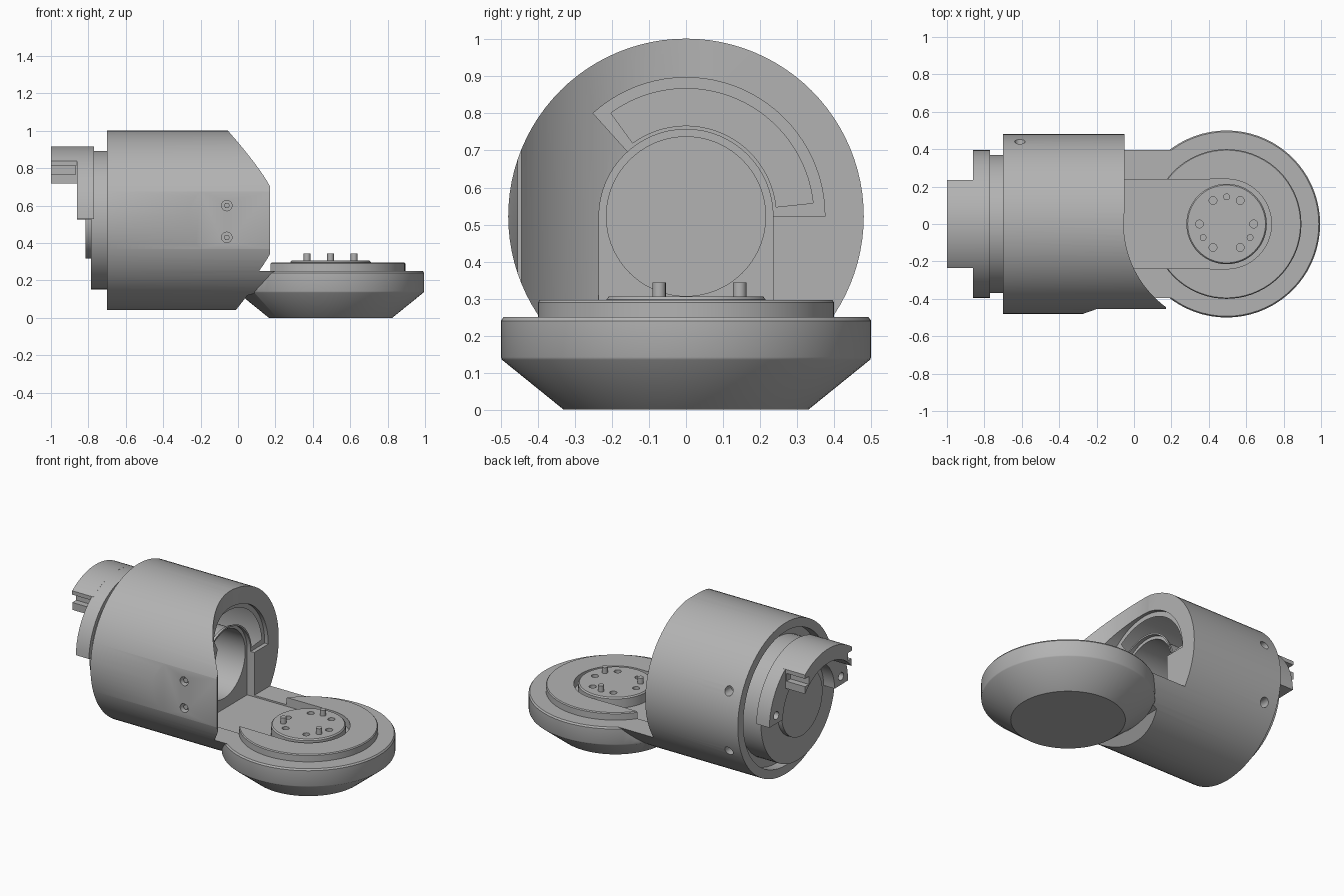
import bpy
import bmesh
from math import cos, sin, pi, radians

old = bpy.data.objects.get("Cube")
if old:
    bpy.data.objects.remove(old, do_unlink=True)

grey = bpy.data.materials.new("machined grey")
grey.use_nodes = True
colour = (0.45, 0.45, 0.45, 1)
grey.diffuse_color = colour
grey.node_tree.nodes["Principled BSDF"].inputs["Base Color"].default_value = colour

AXIS_Z = 0.522   # height of the housing axis
DISC_X = 0.495   # centre of the turntable


def prism(name, pts, d0, d1, axis):
    """Extrude a flat outline along an axis from d0 to d1."""
    place = {"x": lambda a, b, d: (d, a, b),
             "y": lambda a, b, d: (a, d, b),
             "z": lambda a, b, d: (a, b, d)}[axis]
    bm = bmesh.new()
    low = [bm.verts.new(place(a, b, d0)) for a, b in pts]
    high = [bm.verts.new(place(a, b, d1)) for a, b in pts]
    bm.faces.new(low)
    bm.faces.new(high)
    n = len(pts)
    for i in range(n):
        j = (i + 1) % n
        bm.faces.new((low[i], low[j], high[j], high[i]))
    return finish(name, bm)


def finish(name, bm):
    bmesh.ops.recalc_face_normals(bm, faces=bm.faces[:])
    mesh = bpy.data.meshes.new(name)
    bm.to_mesh(mesh)
    bm.free()
    mesh.materials.append(grey)
    ob = bpy.data.objects.new(name, mesh)
    bpy.context.collection.objects.link(ob)
    return ob


def arc(a, b, r, start, end, n=32):
    return [(a + r * cos(radians(start + (end - start) * i / n)),
             b + r * sin(radians(start + (end - start) * i / n))) for i in range(n + 1)]


def disc(name, a, b, r, d0, d1, axis, n=72):
    return prism(name, arc(a, b, r, 0, 360, n)[:-1], d0, d1, axis)


def box(name, x, y, z):
    return prism(name, [(x[0], y[0]), (x[1], y[0]), (x[1], y[1]), (x[0], y[1])], z[0], z[1], "z")


def lathe(name, profile, n=72):
    """Spin a radius/height outline about the turntable axis."""
    bm = bmesh.new()
    rings = [[bm.verts.new((DISC_X + r * cos(2 * pi * i / n), r * sin(2 * pi * i / n), z))
              for i in range(n)] for r, z in profile]
    for a, b in zip(rings, rings[1:]):
        for i in range(n):
            j = (i + 1) % n
            bm.faces.new((a[i], a[j], b[j], b[i]))
    bm.faces.new(rings[0])
    bm.faces.new(rings[-1])
    return finish(name, bm)


def combine(ob, other, operation="DIFFERENCE"):
    mod = ob.modifiers.new("shape", "BOOLEAN")
    mod.operation = operation
    mod.solver = "EXACT"
    mod.object = other
    bpy.context.view_layer.objects.active = ob
    bpy.ops.object.modifier_apply(modifier=mod.name)
    bpy.data.objects.remove(other, do_unlink=True)


def sector(r0, r1, start, end):
    return arc(0, AXIS_Z, r1, start, end) + arc(0, AXIS_Z, r0, end, start)


# Housing barrel, running on as a bridge under the turntable
housing = disc("housing", 0, AXIS_Z, 0.48, -0.7, 0.3, "x", 96)
TALL = (0.25, 1.3)
combine(housing, disc("cut", DISC_X, 0, 0.55, *TALL, "z", 120))
combine(housing, box("cut", (-0.05, 0.6), (0, 0.7), TALL))
combine(housing, box("cut", (0.17, 0.6), (-0.7, 0.7), TALL))
combine(housing, prism("cut", [(-0.01, -0.1), (-0.01, 0.043), (0.05, 0.12), (0.4, 0.21), (0.4, -0.1)],
                       -0.7, 0.7, "y"))
# Front flat with its run-out slope
combine(housing, prism("cut", [(-0.3, -0.49), (-0.2, -0.455), (0.3, -0.455), (0.3, -0.6), (-0.3, -0.6)],
                       0, 1.2, "z"))
# Arched mouth, bore and upper cavity
arch = [(-0.235, 0.3), (0.235, 0.3)] + arc(0, AXIS_Z, 0.235, 0, 180)
combine(housing, prism("cut", arch, -0.1, 0.25, "x"))
combine(housing, disc("cut", 0, AXIS_Z, 0.215, -0.6, 0.25, "x"))
combine(housing, prism("cut", sector(0.2, 0.375, 0, 132), -0.075, 0.25, "x"))
combine(housing, prism("cut", sector(0.245, 0.345, 6, 126), -0.35, 0.2, "x"))
# Rear groove inside the rim
combine(housing, disc("cut", 0, AXIS_Z, 0.425, -0.8, -0.64, "x"))
# Fixing holes: two on the flat, two at the rear
for z in (0.43, 0.6):
    combine(housing, disc("cut", -0.06, z, 0.028, -0.6, -0.41, "y", 24))
    disc("front_screw", -0.06, z, 0.016, -0.44, -0.40, "y", 6)
for side in (-1, 1):
    combine(housing, disc("cut", -0.61, AXIS_Z + side * 0.19, 0.028, 0.38, 0.6, "y", 24))

# Turntable dish
dish = lathe("turntable_dish", [(0.33, 0), (0.497, 0.135), (0.5, 0.142), (0.5, 0.24), (0.493, 0.25)])
combine(housing, dish, "UNION")
# Raised ring, open toward the housing
ring = lathe("turntable_ring", [(0.4, 0.22), (0.4, 0.29), (0.395, 0.296)])
combine(housing, ring, "UNION")
slot = [(-0.1, 0.235), (-0.1, -0.235)] + arc(DISC_X, 0, 0.24, -90, 90)
combine(housing, prism("cut", slot, 0.24, 0.31, "z"))
housing.name = "housing_and_turntable"

# Output flange with holes and pins
flange = lathe("output_flange", [(0.215, 0.22), (0.215, 0.298), (0.208, 0.306)])
for i in range(6):
    a = i * pi / 3
    combine(flange, disc("cut", DISC_X + 0.145 * cos(a), 0.145 * sin(a), 0.021, 0.27, 0.4, "z", 20))
for i in range(3):
    a = pi / 2 + i * 2 * pi / 3
    disc("flange_pin", DISC_X + 0.145 * cos(a), 0.145 * sin(a), 0.018, 0.29, 0.343, "z", 16)

# Rear collar and hub
disc("rear_collar", 0, AXIS_Z, 0.37, -0.785, -0.6, "x")
disc("rear_hub", 0, AXIS_Z, 0.205, -0.815, -0.77, "x")

# Half ring and connector block
half_ring = prism("rear_half_ring", sector(0.26, 0.395, 1, 179), -0.862, -0.77, "x")
for side in (-1, 1):
    combine(half_ring, disc("cut", side * 0.325, 0.58, 0.025, -0.9, -0.83, "x", 20))
block_outline = arc(0, AXIS_Z, 0.395, 53.5, 126.5) + arc(0, AXIS_Z, 0.305, 140, 40)
block = prism("rear_connector", block_outline, -1, -0.85, "x")
for side in (-1, 1):
    edges = sorted((side * 0.195, side * 0.3))
    combine(block, box("cut", (-1.1, -0.87), edges, (0.765, 0.815)))

for ob in bpy.context.collection.objects:
    if ob.type == "MESH" and grey.name in ob.data.materials:
        bpy.ops.object.select_all(action="DESELECT")
        ob.select_set(True)
        bpy.context.view_layer.objects.active = ob
        bpy.ops.object.shade_smooth_by_angle(angle=radians(30))
